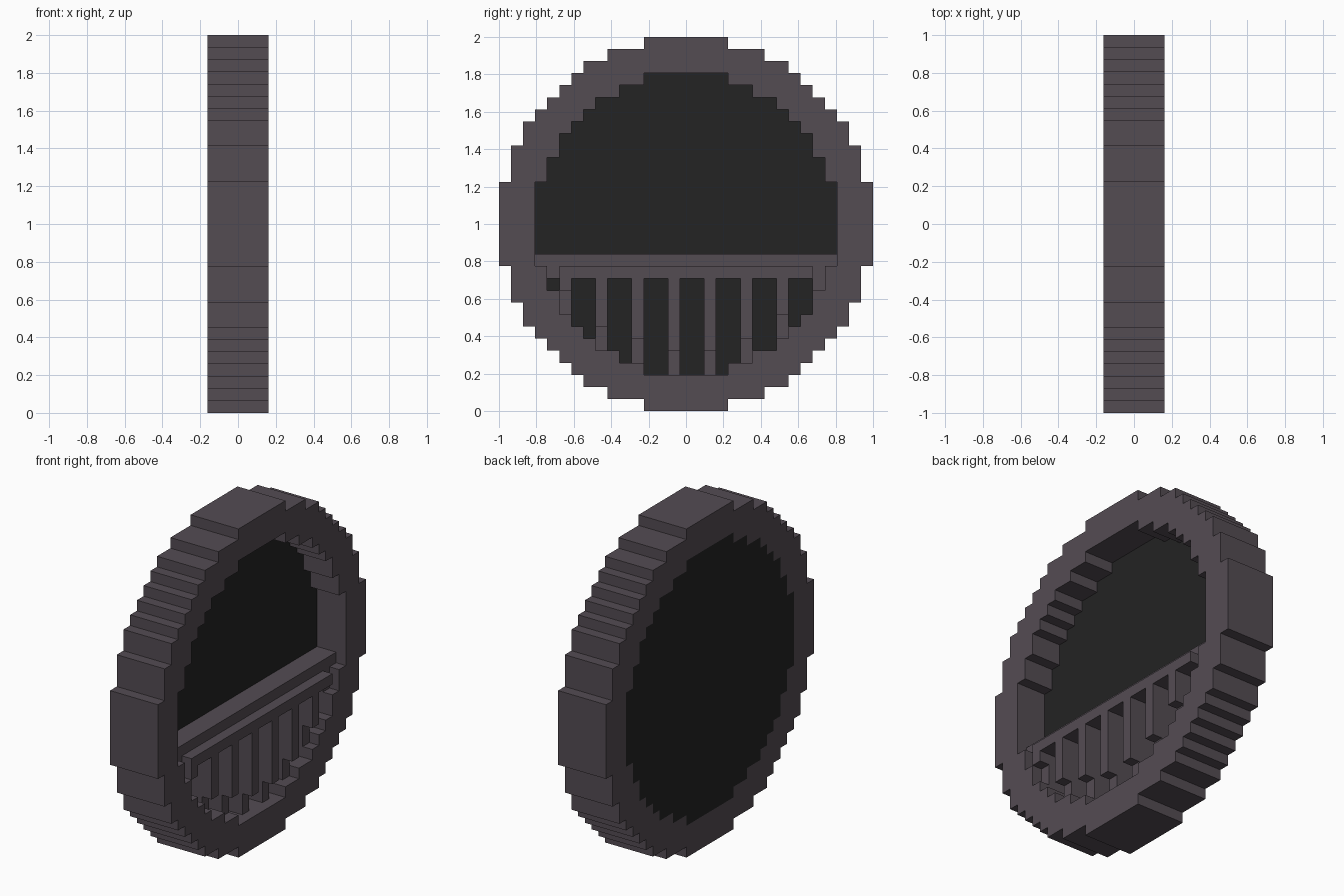
import bpy, bmesh
from mathutils import Vector

if "Cube" in bpy.data.objects:
    bpy.data.objects.remove(bpy.data.objects["Cube"])

U = 2 / 31  # one grid step of the blocky style


def material(name, rgb):
    m = bpy.data.materials.new(name)
    m.diffuse_color = (*rgb, 1)
    m.use_nodes = True
    m.node_tree.nodes["Principled BSDF"].inputs["Base Color"].default_value = m.diffuse_color
    return m


grey = material("purple_grey", (0.088, 0.072, 0.086))
black = material("near_black", (0.017, 0.017, 0.017))

# Stepped quarter circles as (half width, height) corners
OUTER = [(3.5, 15.5), (6.5, 14.5), (8.5, 13.5), (9.5, 12.5), (10.5, 11.5),
         (11.5, 10.5), (12.5, 9.5), (13.5, 8.5), (14.5, 6.5), (15.5, 3.5)]
INNER = [(3.5, 12.5), (5.5, 11.5), (7.5, 10.5), (8.5, 9.5),
         (9.5, 8.5), (10.5, 7.5), (11.5, 5.5), (12.5, 3.5)]


def stepped_loop(corners):
    q = [corners[0]]
    for (w0, h0), (w1, h1) in zip(corners, corners[1:]):
        q += [(w0, h1), (w1, h1)]
    return (q + [(y, -z) for y, z in reversed(q)] + [(-y, -z) for y, z in q]
            + [(-y, z) for y, z in reversed(q)])


def finish(name, bm, mat):
    bmesh.ops.recalc_face_normals(bm, faces=bm.faces[:])
    for v in bm.verts:
        v.co = Vector((v.co.x * U, v.co.y * U, v.co.z * U + 1))
    me = bpy.data.meshes.new(name)
    bm.to_mesh(me)
    bm.free()
    me.materials.append(mat)
    ob = bpy.data.objects.new(name, me)
    bpy.context.collection.objects.link(ob)
    return ob


def extruded(name, loops, x0, x1, mat):
    bm = bmesh.new()
    for loop in loops:
        vs = [bm.verts.new((x0, y, z)) for y, z in loop]
        for a, b in zip(vs, vs[1:] + vs[:1]):
            bm.edges.new((a, b))
    bmesh.ops.triangle_fill(bm, use_beauty=True, edges=bm.edges[:], normal=(1, 0, 0))
    r = bmesh.ops.extrude_face_region(bm, geom=bm.faces[:], use_keep_orig=True)
    for g in r["geom"]:
        if isinstance(g, bmesh.types.BMVert):
            g.co.x = x1
    return finish(name, bm, mat)


def boxes(name, items, mat):
    bm = bmesh.new()
    for lo, hi in items:
        vs = bmesh.ops.create_cube(bm, size=1)["verts"]
        for v in vs:
            v.co = Vector([hi[i] if v.co[i] > 0 else lo[i] for i in range(3)])
    return finish(name, bm, mat)


def floor_at(y):
    """Height of the inner ring floor below position y."""
    return -next(h for w, h in INNER if abs(y) < w)


# Ring frame and dark back plate
extruded("ring_frame", [stepped_loop(OUTER), stepped_loop(INNER)], -2.5, 2.5, grey)
extruded("back_plate", [stepped_loop(INNER)], -2.5, -0.5, black)

# Grille rails: a recessed one and a shorter one in front
boxes("rear_rail", [((-0.5, -12.5, -3.5), (1.5, 12.5, -2.5)),
                    ((-0.5, -11.5, -4.5), (1.5, 11.5, -3.5))], grey)
boxes("front_rail", [((1.5, -10.5, -4.5), (2.5, 10.5, -3.5))], grey)

# Grille slats: rear bars reach the ring, front bars stop two steps short
rear, front = [], []
for i in range(8):
    y = -10 + 3 * i
    z = floor_at(y)
    rear.append(((-0.5, y - 0.5, z), (1.5, y + 0.5, -4.5)))
    if z + 2 < -4.5:
        front.append(((1.5, y - 0.5, z + 2), (2.5, y + 0.5, -4.5)))
boxes("rear_slats", rear, grey)
boxes("front_slats", front, grey)
